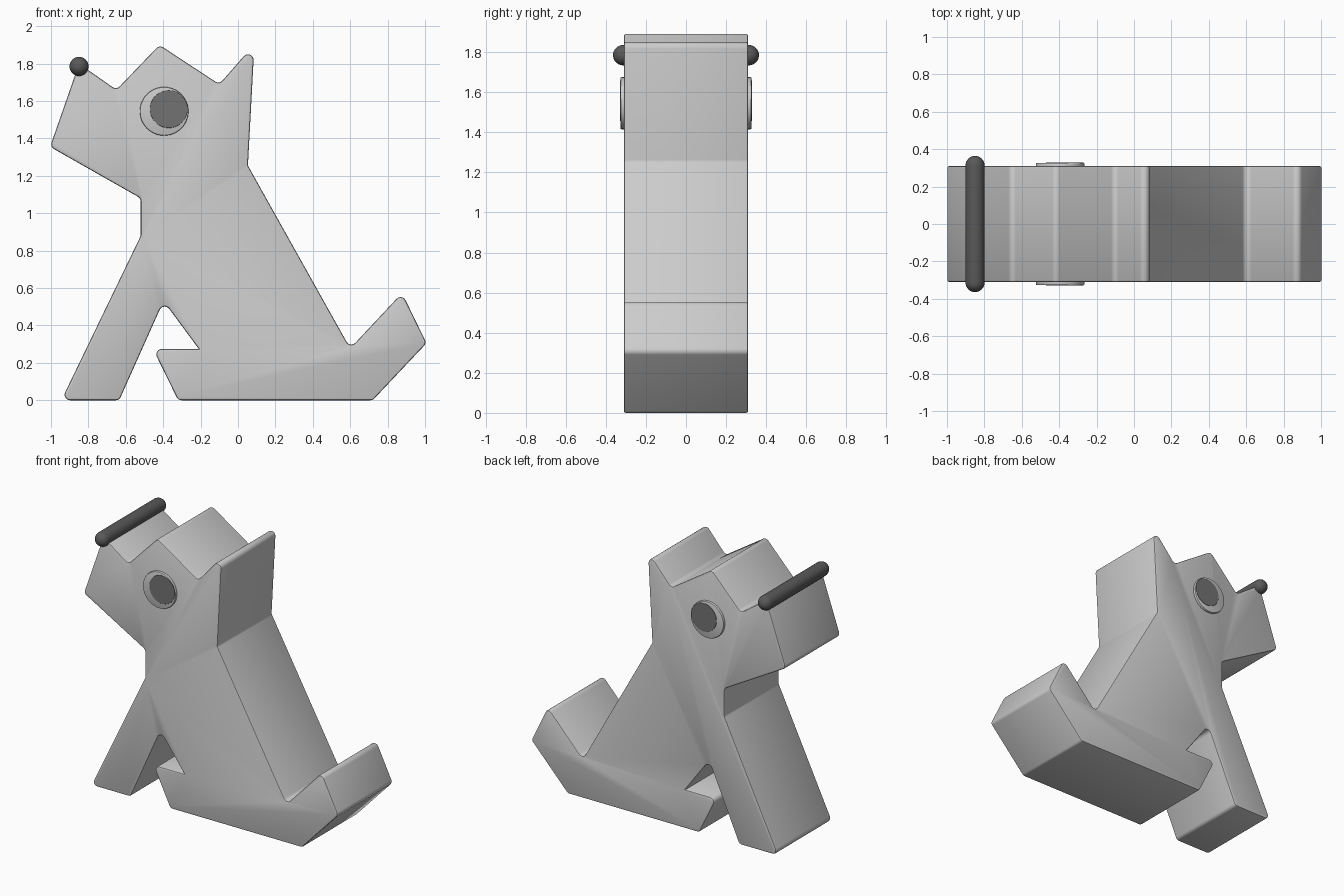
import bpy, bmesh, math
from mathutils import Vector

if "Cube" in bpy.data.objects:
    bpy.data.objects.remove(bpy.data.objects["Cube"])

HALF = 0.31


def material(name, grey):
    m = bpy.data.materials.new(name)
    m.diffuse_color = (grey, grey, grey, 1)
    m.use_nodes = True
    m.node_tree.nodes["Principled BSDF"].inputs["Base Color"].default_value = m.diffuse_color
    return m


def finish(name, bm, mat=None):
    bmesh.ops.recalc_face_normals(bm, faces=bm.faces)
    me = bpy.data.meshes.new(name)
    bm.to_mesh(me)
    bm.free()
    ob = bpy.data.objects.new(name, me)
    bpy.context.collection.objects.link(ob)
    if mat:
        me.materials.append(mat)
    bpy.ops.object.select_all(action='DESELECT')
    ob.select_set(True)
    bpy.context.view_layer.objects.active = ob
    bpy.ops.object.shade_smooth_by_angle(angle=math.radians(35))
    return ob


def rounded(points, radius, sharp=(), steps=6):
    """Replace each profile corner by a tangent arc."""
    out = []
    n = len(points)
    for i in range(n):
        p = Vector(points[i])
        if i in sharp:
            out.append(p)
            continue
        a = (Vector(points[i - 1]) - p).normalized()
        b = (Vector(points[(i + 1) % n]) - p).normalized()
        half = a.angle(b) / 2
        c = p + (a + b).normalized() * radius / math.sin(half)
        t = radius / math.tan(half)
        s, e = (p + a * t - c).normalized(), (p + b * t - c).normalized()
        for k in range(steps + 1):
            out.append(c + s.slerp(e, k / steps).normalized() * radius)
    return out


def extrude(bm, face, depth, rim, rim_segs):
    """Extrude a profile face along y and round both rims."""
    new = bmesh.ops.extrude_face_region(bm, geom=[face], use_keep_orig=True)
    bmesh.ops.translate(bm, vec=(0, depth, 0),
                        verts=[v for v in new['geom'] if isinstance(v, bmesh.types.BMVert)])
    bmesh.ops.recalc_face_normals(bm, faces=bm.faces)
    rims = [e for e in bm.edges if abs(e.verts[0].co.y - e.verts[1].co.y) < 1e-5]
    bmesh.ops.bevel(bm, geom=rims, offset=rim, segments=rim_segs, profile=0.5,
                    affect='EDGES', clamp_overlap=False)


def cylinder(name, x, z, r, y0, y1, rim, mat=None, segs=48, rim_segs=2):
    """Cylinder lying along y, with rounded rims."""
    bm = bmesh.new()
    ring = [bm.verts.new((x + r * math.cos(2 * math.pi * i / segs), y0,
                          z + r * math.sin(2 * math.pi * i / segs))) for i in range(segs)]
    extrude(bm, bm.faces.new(ring), y1 - y0, rim, rim_segs)
    return finish(name, bm, mat)


# body: seated silhouette extruded along y, corners rounded
outline = [(-1.005, 1.355), (-0.85, 1.80), (-0.65, 1.66), (-0.42, 1.90), (-0.10, 1.69),
           (0.088, 1.905), (0.053, 1.255), (0.60, 0.278), (0.877, 0.574), (1.008, 0.305),
           (0.72, 0.0), (-0.32, 0.0), (-0.455, 0.275), (-0.21, 0.275), (-0.398, 0.53),
           (-0.635, 0.0), (-0.945, 0.0), (-0.52, 0.88), (-0.52, 1.08)]
bm = bmesh.new()
face = bm.faces.new([bm.verts.new((p.x, -HALF, p.y)) for p in rounded(outline, 0.03, sharp=(13,))])
extrude(bm, face, 2 * HALF, 0.01, 2)
finish("body", bm)

# nose: round-ended bar across the snout, a sphere stretched at its equator
dark = material("dark", 0.1)
bm = bmesh.new()
bmesh.ops.create_uvsphere(bm, u_segments=32, v_segments=16, radius=0.051)
loop = [e for e in bm.edges if all(abs(v.co.z) < 1e-5 for v in e.verts)]
bmesh.ops.split_edges(bm, edges=loop)
upper = {v for f in bm.faces if f.calc_center_median().z > 0 for v in f.verts}
for v in bm.verts:
    v.co.z += 0.313 if v in upper else -0.313
bmesh.ops.bridge_loops(bm, edges=[e for e in bm.edges if e.is_boundary])
for v in bm.verts:
    v.co = Vector((v.co.x - 0.85, v.co.z, -v.co.y + 1.785))
finish("nose", bm, dark)

# eyes: raised disc and off-centre pupil on both sides
pupil = material("pupil", 0.17)
for side, label in ((-1, "front"), (1, "back")):
    lo, hi = sorted((side * 0.29, side * 0.327))
    cylinder("eye_" + label, -0.395, 1.545, 0.13, lo, hi, 0.006)
    lo, hi = sorted((side * 0.29, side * 0.329))
    cylinder("pupil_" + label, -0.37, 1.557, 0.101, lo, hi, 0.001, pupil, rim_segs=1)
